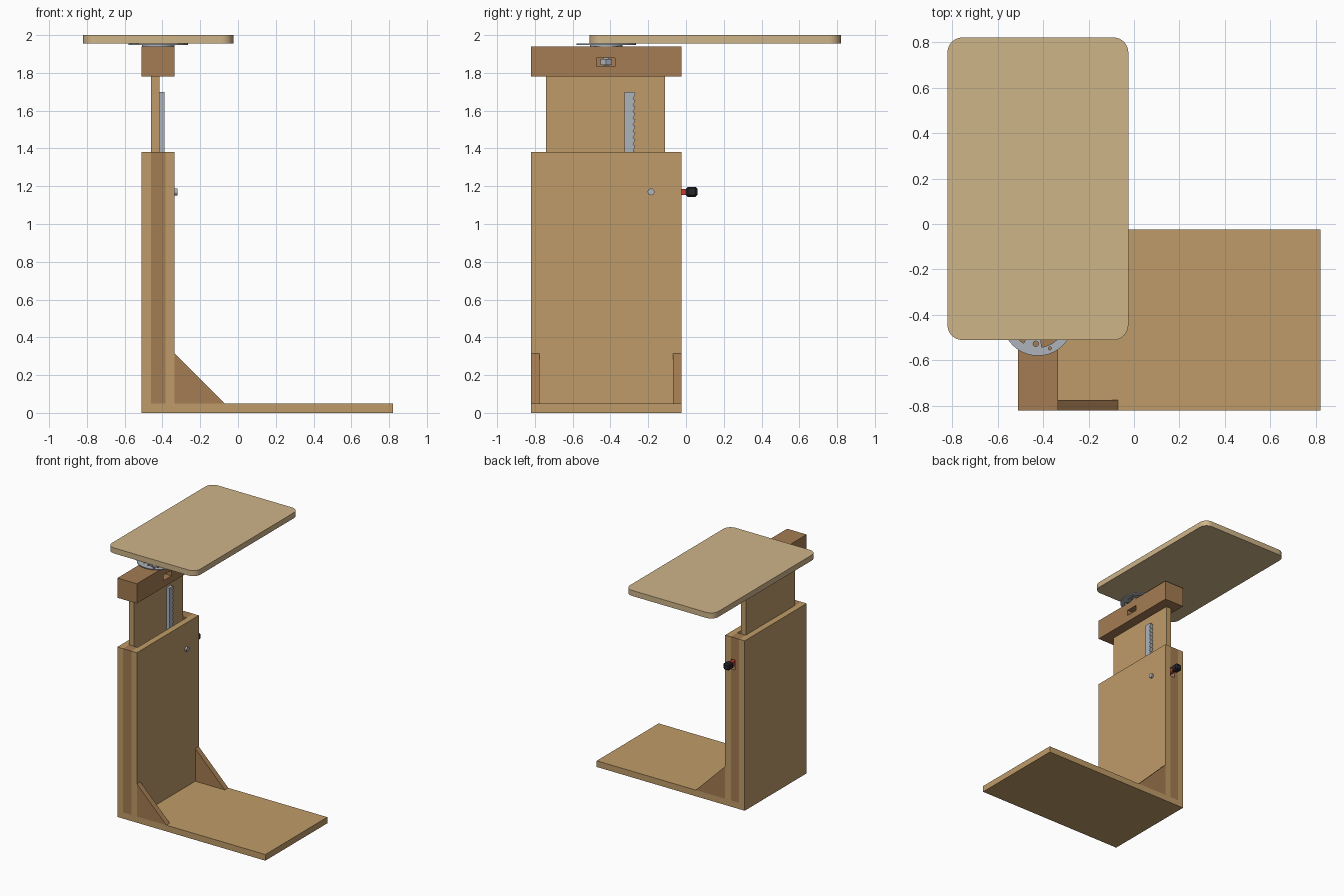
import bpy, bmesh
from math import cos, sin, pi, radians
from mathutils import Vector

if "Cube" in bpy.data.objects:
    bpy.data.objects.remove(bpy.data.objects["Cube"])


def mat(name, r, g, b):
    m = bpy.data.materials.new(name)
    m.diffuse_color = (r, g, b, 1)
    m.use_nodes = True
    m.node_tree.nodes["Principled BSDF"].inputs["Base Color"].default_value = m.diffuse_color
    return m


WOOD = mat("panel_wood", 0.52, 0.33, 0.14)
DARK = mat("dark_wood", 0.37, 0.20, 0.085)
TOP = mat("top_wood", 0.62, 0.46, 0.25)
STEEL = mat("steel", 0.42, 0.45, 0.50)
RED = mat("red", 0.6, 0.04, 0.03)
BLACK = mat("black", 0.02, 0.02, 0.025)


def prism(name, pts, axis, lo, hi, m):
    """Extrude a 2D outline along an axis: x uses (y,z), y uses (x,z), z uses (x,y)."""
    put = {"x": lambda a, b, t: (t, a, b), "y": lambda a, b, t: (a, t, b),
           "z": lambda a, b, t: (a, b, t)}[axis]
    bm = bmesh.new()
    face = bm.faces.new([bm.verts.new(put(a, b, lo)) for a, b in pts])
    ext = bmesh.ops.extrude_face_region(bm, geom=[face])
    moved = [v for v in ext["geom"] if isinstance(v, bmesh.types.BMVert)]
    bmesh.ops.translate(bm, verts=moved, vec=Vector(put(0, 0, hi - lo)))
    bmesh.ops.recalc_face_normals(bm, faces=bm.faces)
    me = bpy.data.meshes.new(name)
    bm.to_mesh(me)
    bm.free()
    me.materials.append(m)
    ob = bpy.data.objects.new(name, me)
    bpy.context.collection.objects.link(ob)
    return ob


def box(name, x0, x1, y0, y1, z0, z1, m):
    return prism(name, [(x0, y0), (x1, y0), (x1, y1), (x0, y1)], "z", z0, z1, m)


def circle(cx, cy, r, n=32):
    return [(cx + r * cos(2 * pi * i / n), cy + r * sin(2 * pi * i / n)) for i in range(n)]


def select(ob):
    bpy.ops.object.select_all(action="DESELECT")
    ob.select_set(True)
    bpy.context.view_layer.objects.active = ob


def smooth(ob):
    select(ob)
    bpy.ops.object.shade_smooth_by_angle(angle=radians(30))


def cut(ob, cutter):
    md = ob.modifiers.new("cut", "BOOLEAN")
    md.operation, md.solver, md.object = "DIFFERENCE", "EXACT", cutter
    select(ob)
    bpy.ops.object.modifier_apply(modifier="cut")
    bpy.data.objects.remove(cutter)


def plate(name, loops, z0, z1, m):
    """Flat plate whose first loop is the outline and the rest are holes."""
    cu = bpy.data.curves.new(name, "CURVE")
    cu.dimensions, cu.fill_mode, cu.extrude = "2D", "BOTH", (z1 - z0) / 2
    for pts in loops:
        sp = cu.splines.new("POLY")
        sp.points.add(len(pts) - 1)
        for p, (a, b) in zip(sp.points, pts):
            p.co = (a, b, 0, 1)
        sp.use_cyclic_u = True
    cu.materials.append(m)
    ob = bpy.data.objects.new(name, cu)
    bpy.context.collection.objects.link(ob)
    ob.location.z = (z0 + z1) / 2
    select(ob)
    bpy.ops.object.convert(target="MESH")
    smooth(bpy.context.object)


# base and column panels
box("base_board", -0.51, 0.82, -0.82, -0.025, 0, 0.05, WOOD)
box("outer_panel", -0.51, -0.46, -0.82, -0.025, 0.05, 1.38, WOOD)
box("inner_panel", -0.385, -0.335, -0.82, -0.025, 0.05, 1.38, WOOD)

# column spacers; the rear one is slotted for the lever
box("front_spacer", -0.46, -0.385, -0.82, -0.74, 0.05, 1.38, DARK)
rear = box("rear_spacer", -0.46, -0.385, -0.11, -0.025, 0.05, 1.38, DARK)
cut(rear, box("slot_cutter", -0.425, -0.386, -0.2, 0.1, 1.12, 1.2, DARK))

# triangular gussets
for name, y in (("front_gusset", -0.82), ("rear_gusset", -0.07)):
    prism(name, [(-0.335, 0.05), (-0.07, 0.05), (-0.335, 0.315)], "y", y, y + 0.045, DARK)

# sliding panel and toothed rack
box("sliding_panel", -0.46, -0.415, -0.74, -0.11, 0.55, 1.78, WOOD)
rack = [(-0.325, 1.0), (-0.325, 1.70), (-0.275, 1.70)]
for i in range(20):
    z = 1.69 - i * 0.0345
    rack += [(-0.268, z), (-0.280, z - 0.028)]
prism("toothed_rack", rack + [(-0.27, 1.0)], "x", -0.415, -0.39, STEEL)

# locking lever, grip and pivot bolt
prism("locking_lever", [(-0.275, 1.19), (-0.25, 1.145), (0.01, 1.155), (0.01, 1.185),
                        (-0.17, 1.19)], "x", -0.413, -0.388, RED)
grip = box("lever_grip", -0.428, -0.374, 0.0, 0.06, 1.143, 1.197, BLACK)
bv = grip.modifiers.new("bevel", "BEVEL")
bv.width, bv.segments = 0.01, 1
smooth(prism("pivot_bolt", circle(-0.185, 1.17, 0.018, 24), "x", -0.46, -0.32, STEEL))

# top block with nut pocket
C = -0.4225
block = box("top_block", -0.51, -0.335, -0.82, -0.025, 1.78, 1.94, DARK)
cut(block, box("pocket_cutter", -0.475, -0.3, -0.475, -0.375, 1.835, 1.88, DARK))
prism("swivel_nut", circle(C, C, 0.034, 6), "z", 1.842, 1.874, STEEL)
smooth(prism("swivel_bolt", circle(C, C, 0.016, 20), "z", 1.838, 1.955, STEEL))

# swivel bearing: slotted upper disc over a smaller plate
slots, holes = [], []
for k in range(4):
    a0 = radians(-82 + 90 * k)
    arc = [a0 + radians(50) * i / 10 for i in range(11)]
    slots.append([(C + 0.12 * cos(a), C + 0.12 * sin(a)) for a in arc]
                 + [(C + 0.085 * cos(a), C + 0.085 * sin(a)) for a in reversed(arc)])
    for deg, r, rad in ((-95, 0.105, 0.012), (-67, 0.135, 0.007)):
        a = radians(deg + 90 * k)
        holes.append(circle(C + r * cos(a), C + r * sin(a), rad, 12))
plate("swivel_disc", [circle(C, C, 0.157, 64)] + slots + holes, 1.948, 1.955, STEEL)
plate("swivel_lower_plate", [circle(C, C, 0.085, 48), circle(C, C, 0.04)], 1.94, 1.948, STEEL)

# table top with rounded corners
x0, x1, y0, y1, r = -0.82, -0.025, -0.51, 0.82, 0.065
pts = []
for k, (cx, cy) in enumerate(((x1 - r, y1 - r), (x0 + r, y1 - r), (x0 + r, y0 + r), (x1 - r, y0 + r))):
    for i in range(9):
        a = pi / 2 * (k + i / 8)
        pts.append((cx + r * cos(a), cy + r * sin(a)))
smooth(prism("table_top", pts, "z", 1.955, 2.0, TOP))
